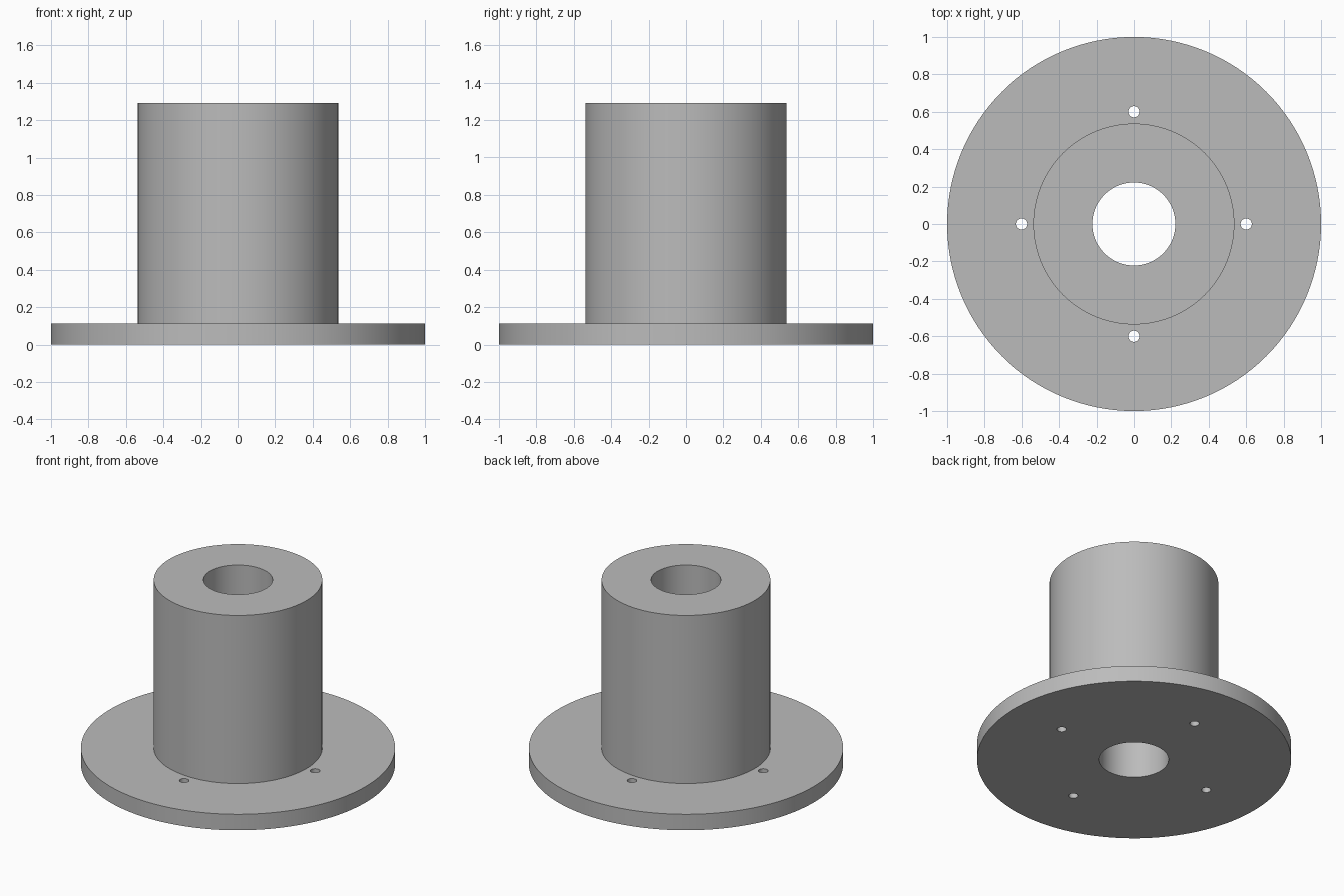
import bpy, bmesh
from math import tau, radians, cos, sin

cube = bpy.data.objects.get("Cube")
if cube:
    bpy.data.objects.remove(cube)

SEGMENTS = 128
FLANGE_R, BARREL_R, BORE_R = 1.0, 0.537, 0.222
FLANGE_H, TOTAL_H = 0.112, 1.292
BOLT_CIRCLE, BOLT_R, BOLT_COUNT = 0.6, 0.03, 4

gray = bpy.data.materials.new("plain gray")
gray.use_nodes = True
color = (0.5, 0.5, 0.5, 1)
gray.diffuse_color = color
gray.node_tree.nodes["Principled BSDF"].inputs["Base Color"].default_value = color


def make_object(name, bm):
    bmesh.ops.recalc_face_normals(bm, faces=bm.faces)
    mesh = bpy.data.meshes.new(name)
    bm.to_mesh(mesh)
    bm.free()
    mesh.materials.append(gray)
    obj = bpy.data.objects.new(name, mesh)
    bpy.context.collection.objects.link(obj)
    return obj


# Flanged sleeve: closed profile revolved around z
profile = [(BORE_R, 0), (FLANGE_R, 0), (FLANGE_R, FLANGE_H),
           (BARREL_R, FLANGE_H), (BARREL_R, TOTAL_H), (BORE_R, TOTAL_H)]
bm = bmesh.new()
verts = [bm.verts.new((r, 0, z)) for r, z in profile]
edges = [bm.edges.new((v, verts[i - 1])) for i, v in enumerate(verts)]
bmesh.ops.spin(bm, geom=verts + edges, cent=(0, 0, 0), axis=(0, 0, 1),
               angle=tau, steps=SEGMENTS, use_merge=True)
bmesh.ops.remove_doubles(bm, verts=bm.verts, dist=0.0001)
sleeve = make_object("flanged_sleeve", bm)

# Bolt holes through the flange
bm = bmesh.new()
for i in range(BOLT_COUNT):
    a = tau * i / BOLT_COUNT
    pin = bmesh.ops.create_cone(bm, cap_ends=True, segments=32, radius1=BOLT_R,
                                radius2=BOLT_R, depth=4 * FLANGE_H)
    bmesh.ops.translate(bm, verts=pin["verts"],
                        vec=(BOLT_CIRCLE * cos(a), BOLT_CIRCLE * sin(a), 0))
cutter = make_object("bolt_hole_cutter", bm)
cutter.hide_render = True

holes = sleeve.modifiers.new("bolt holes", 'BOOLEAN')
holes.operation = 'DIFFERENCE'
holes.solver = 'EXACT'
holes.object = cutter

# Apply the cut and shade the round walls smooth
bpy.ops.object.select_all(action='DESELECT')
bpy.context.view_layer.objects.active = sleeve
sleeve.select_set(True)
bpy.ops.object.modifier_apply(modifier=holes.name)
bpy.data.objects.remove(cutter)
bpy.ops.object.shade_smooth_by_angle(angle=radians(30))
